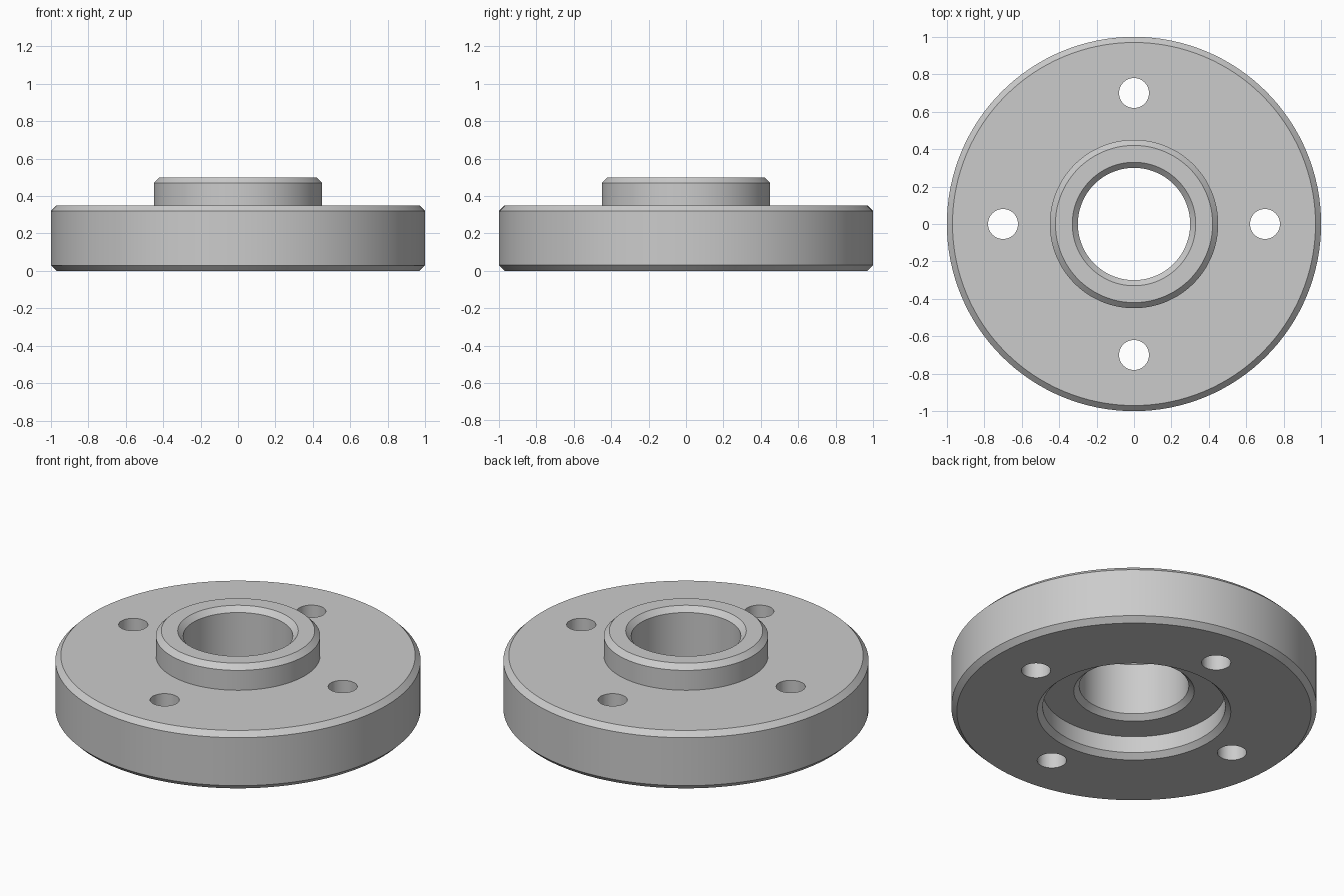
import bpy, bmesh, math

cube = bpy.data.objects.get("Cube")
if cube:
    bpy.data.objects.remove(cube, do_unlink=True)

SEGMENTS = 128
HOLE_RADIUS, HOLE_CIRCLE = 0.08, 0.7

steel = bpy.data.materials.new("grey_steel")
steel.use_nodes = True
colour = (0.6, 0.6, 0.6, 1)
steel.diffuse_color = colour
steel.node_tree.nodes["Principled BSDF"].inputs["Base Color"].default_value = colour


def make_object(name, bm):
    bmesh.ops.recalc_face_normals(bm, faces=bm.faces)
    mesh = bpy.data.meshes.new(name)
    bm.to_mesh(mesh)
    bm.free()
    mesh.materials.append(steel)
    obj = bpy.data.objects.new(name, mesh)
    bpy.context.collection.objects.link(obj)
    return obj


def lathe(name, profile):
    """Turn a closed (radius, height) profile about the z axis."""
    bm = bmesh.new()
    rings = []
    for i in range(SEGMENTS):
        a = 2 * math.pi * i / SEGMENTS
        rings.append([bm.verts.new((r * math.cos(a), r * math.sin(a), z)) for r, z in profile])
    for i, ring in enumerate(rings):
        nxt = rings[(i + 1) % SEGMENTS]
        for j in range(len(profile)):
            k = (j + 1) % len(profile)
            bm.faces.new((ring[j], nxt[j], nxt[k], ring[k]))
    return make_object(name, bm)


# Flange disc, raised hub, chamfered bore and underside recess in one section
flange = lathe("flange", [
    (0.97, 0), (1, 0.03), (1, 0.32), (0.97, 0.35),
    (0.45, 0.35), (0.45, 0.47), (0.42, 0.5),
    (0.33, 0.5), (0.3, 0.47), (0.3, 0.16), (0.33, 0.13),
    (0.5, 0.13), (0.5, 0.03), (0.53, 0),
])

# Four bolt holes
bm = bmesh.new()
for i in range(4):
    a = i * math.pi / 2
    made = bmesh.ops.create_cone(bm, cap_ends=True, segments=48, radius1=HOLE_RADIUS,
                                 radius2=HOLE_RADIUS, depth=1)
    bmesh.ops.translate(bm, verts=made["verts"],
                        vec=(HOLE_CIRCLE * math.cos(a), HOLE_CIRCLE * math.sin(a), 0.2))
cutter = make_object("bolt_hole_cutter", bm)

cut = flange.modifiers.new("bolt_holes", "BOOLEAN")
cut.operation = "DIFFERENCE"
cut.solver = "EXACT"
cut.object = cutter
bpy.context.view_layer.objects.active = flange
flange.select_set(True)
bpy.ops.object.modifier_apply(modifier=cut.name)
bpy.data.objects.remove(cutter, do_unlink=True)

# Smooth round walls with crisp chamfer edges
bpy.ops.object.shade_smooth_by_angle(angle=math.radians(30))
